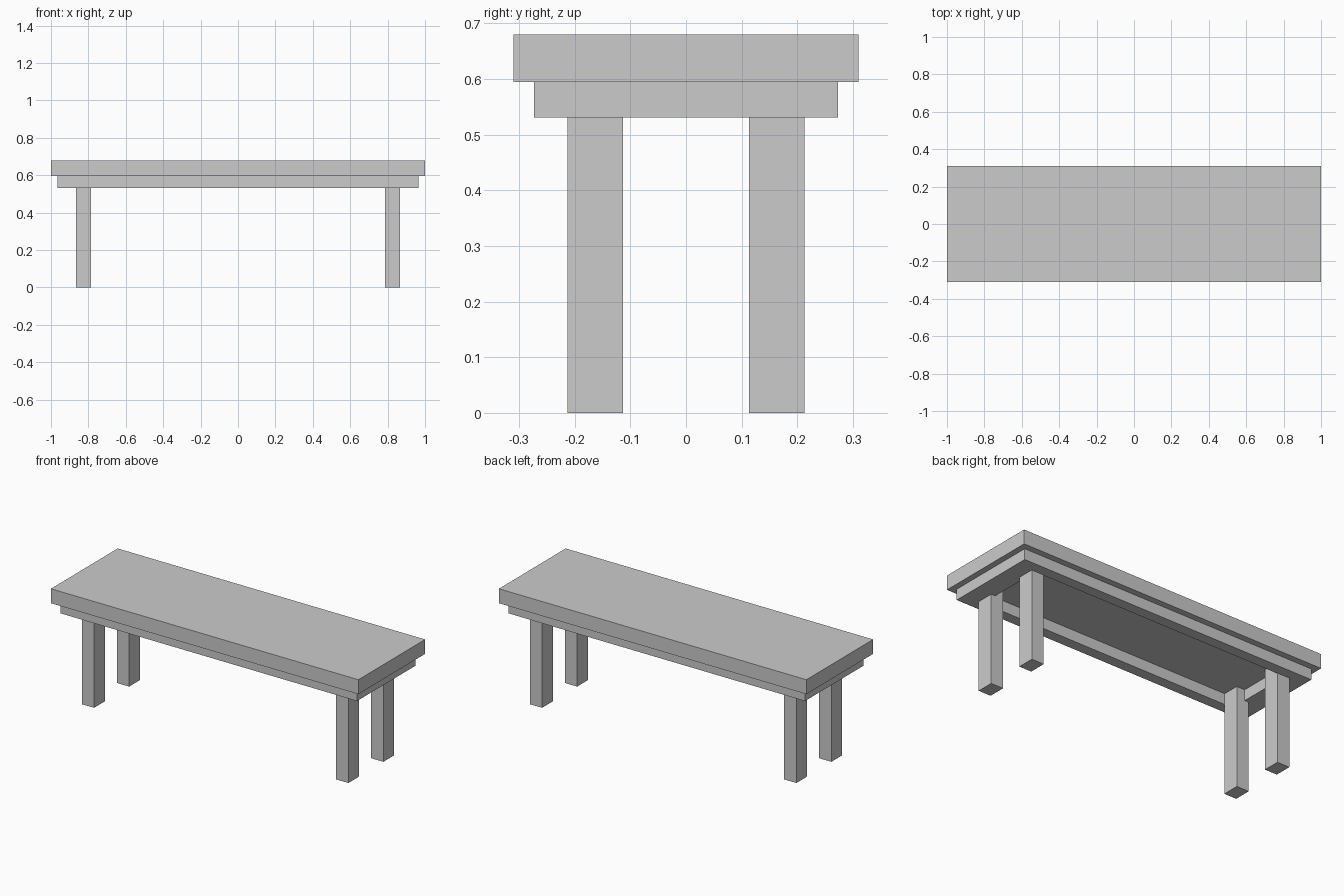
import bpy

if "Cube" in bpy.data.objects:
    bpy.data.objects.remove(bpy.data.objects["Cube"])


def box(name, x, y, z):
    """Box from (min, max) ranges on each axis."""
    bpy.ops.mesh.primitive_cube_add(size=1, location=[sum(r) / 2 for r in (x, y, z)])
    ob = bpy.context.object
    ob.name = name
    ob.scale = [r[1] - r[0] for r in (x, y, z)]
    bpy.ops.object.transform_apply(location=False, rotation=False, scale=True)
    return ob


def frame(name, outer, inner, z):
    """Rectangular ring, open in the middle."""
    corners = [(-1, -1), (1, -1), (1, 1), (-1, 1)]
    verts = [(sx * hx, sy * hy, h) for h in z for hx, hy in (outer, inner) for sx, sy in corners]
    faces = []
    for i in range(4):
        j = (i + 1) % 4
        faces += [(i, i + 4, j + 4, j),             # underside
                  (i + 8, j + 8, j + 12, i + 12),   # top
                  (i, j, j + 8, i + 8),             # outer wall
                  (j + 4, i + 4, i + 12, j + 12)]   # inner wall
    me = bpy.data.meshes.new(name)
    me.from_pydata(verts, [], faces)
    ob = bpy.data.objects.new(name, me)
    bpy.context.collection.objects.link(ob)
    return ob


LEG_TOP, APRON_BOTTOM, TOP = 0.595, 0.531, 0.68

# Thick seat slab
box("seat", (-1, 1), (-0.31, 0.31), (LEG_TOP, TOP))

# Hollow apron under the seat
frame("apron", (0.965, 0.273), (0.84, 0.21), (APRON_BOTTOM, LEG_TOP))

# Four legs running up to the seat
for side, sx in (("left", -1), ("right", 1)):
    for end, sy in (("front", -1), ("back", 1)):
        box(f"{end}_{side}_leg",
            sorted((sx * 0.787, sx * 0.867)),
            sorted((sy * 0.113, sy * 0.213)),
            (0, LEG_TOP))
